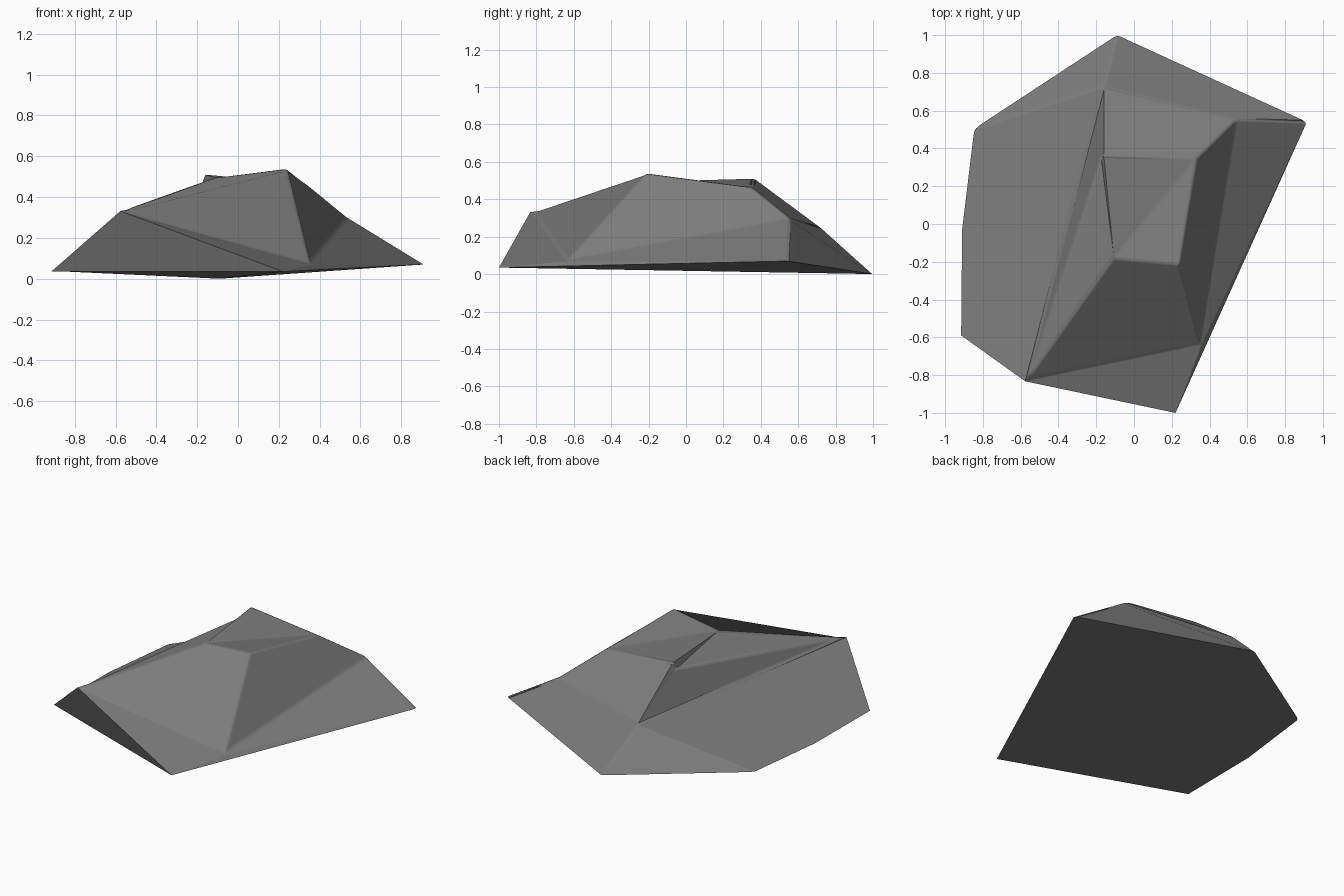
import bpy
import bmesh

if "Cube" in bpy.data.objects:
    bpy.data.objects.remove(bpy.data.objects["Cube"])

# Corner points of the rock, named by letter
points = {
    # base outline
    "A": (-0.09, 1.00, 0.00), "B": (0.915, 0.54, 0.07), "C": (0.22, -1.00, 0.035),
    "E": (-0.915, -0.59, 0.035), "F": (-0.91, -0.03, 0.035), "G": (-0.845, 0.505, 0.035),
    # shoulders
    "D": (-0.56, -0.815, 0.335), "H": (0.35, -0.63, 0.08),
    "T": (-0.16, 0.73, 0.24), "U": (0.54, 0.555, 0.30),
    # crown, with a small lip from S down to L
    "P": (0.24, -0.215, 0.54), "Q": (-0.11, -0.18, 0.495),
    "R": (0.33, 0.35, 0.465), "S": (-0.16, 0.365, 0.51), "L": (-0.175, 0.36, 0.468),
}

# Crisp facets: underside, undercut, thin right edge, lip
crisp = "ABCEFG ECD CBH QSL LST"
# Soft-edged facets: front, right, left, back, crown
soft = "DCH DHPQ HBU HURP DQL DLT DTGFE GTA ABUT TUR TRS SRQ QRP"

bm = bmesh.new()
verts = {name: bm.verts.new(co) for name, co in points.items()}
crisp_faces = [bm.faces.new([verts[k] for k in f]) for f in crisp.split()]
for f in soft.split():
    bm.faces.new([verts[k] for k in f])
bmesh.ops.recalc_face_normals(bm, faces=bm.faces[:])

# Only ridges between soft facets are rounded; the rest stay sharp
weight = bm.edges.layers.float.new("bevel_weight_edge")
for face in bm.faces:
    face.smooth = True
for edge in bm.edges:
    if any(f in crisp_faces for f in edge.link_faces):
        edge.smooth = False
    elif edge.calc_face_angle() > 0.15:
        edge[weight] = 1.0

mesh = bpy.data.meshes.new("rock")
bm.to_mesh(mesh)
bm.free()
rock = bpy.data.objects.new("rock", mesh)
bpy.context.collection.objects.link(rock)

# Dark grey stone
stone = bpy.data.materials.new("stone")
stone.diffuse_color = (0.2, 0.2, 0.2, 1)
stone.use_nodes = True
stone.node_tree.nodes["Principled BSDF"].inputs["Base Color"].default_value = stone.diffuse_color
mesh.materials.append(stone)

# Slightly worn ridges with flat facets between them
bevel = rock.modifiers.new("worn_edges", "BEVEL")
bevel.width = 0.015
bevel.segments = 2
bevel.limit_method = "WEIGHT"
bevel.harden_normals = True
